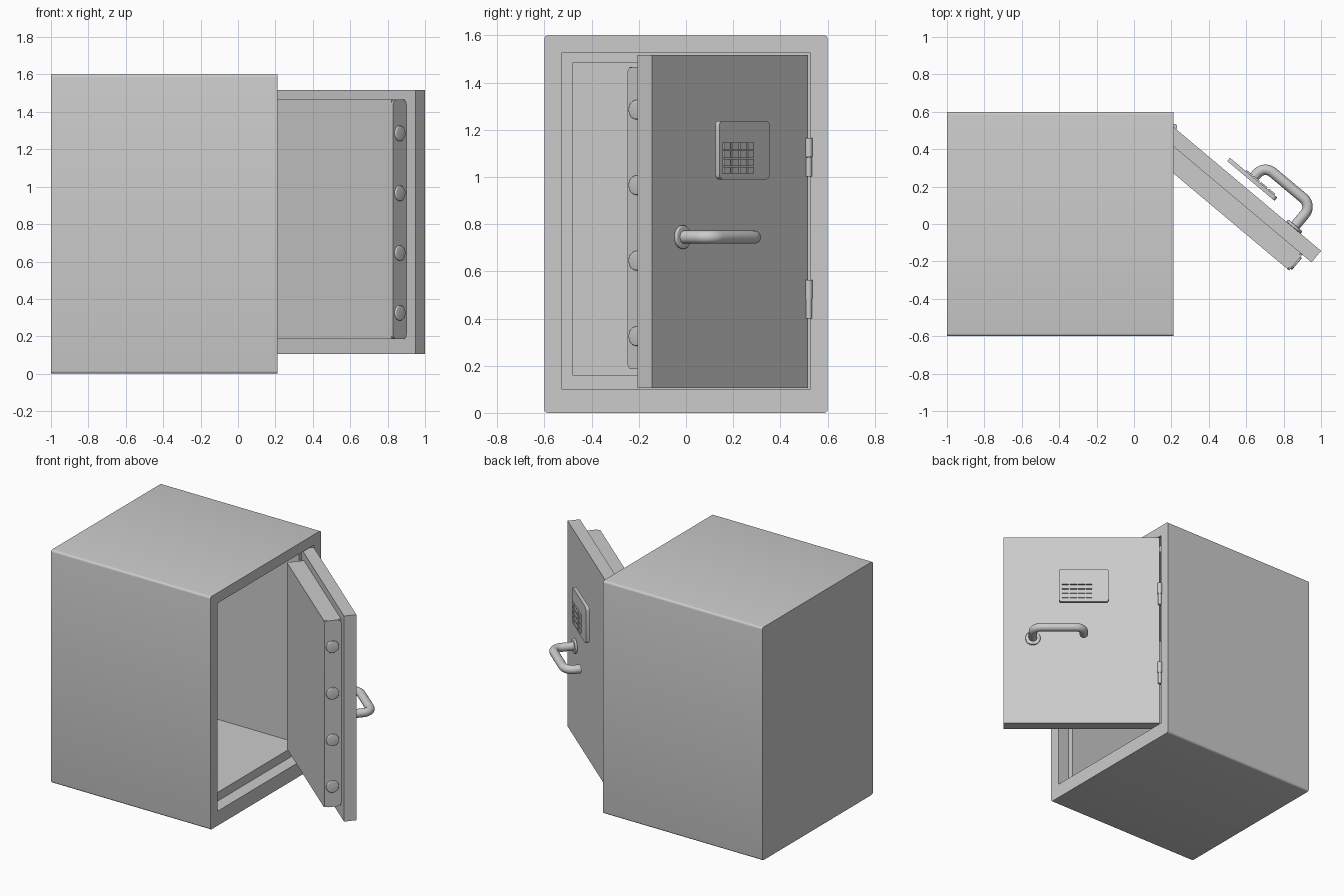
import bpy, bmesh, math
from mathutils import Matrix, Vector

if "Cube" in bpy.data.objects:
    bpy.data.objects.remove(bpy.data.objects["Cube"])

# Door frame: local x runs from hinge to free edge, local y points outward
DOOR = Matrix.Translation((0.213, 0.517, 0)) @ Matrix.Rotation(math.radians(-40), 4, 'Z')


def finish(name, bm, matrix=Matrix.Identity(4), smooth=False):
    bmesh.ops.recalc_face_normals(bm, faces=bm.faces)
    mesh = bpy.data.meshes.new(name)
    bm.to_mesh(mesh)
    bm.free()
    obj = bpy.data.objects.new(name, mesh)
    bpy.context.collection.objects.link(obj)
    obj.matrix_world = matrix
    if smooth:
        bpy.ops.object.select_all(action='DESELECT')
        obj.select_set(True)
        bpy.context.view_layer.objects.active = obj
        bpy.ops.object.shade_smooth_by_angle(angle=math.radians(35))
    return obj


def bevel_along(bm, axis, width, segments=4):
    edges = [e for e in bm.edges
             if abs((e.verts[0].co - e.verts[1].co).normalized()[axis]) > 0.99]
    bmesh.ops.bevel(bm, geom=edges, offset=width, segments=segments,
                    profile=0.5, affect='EDGES')


def box(name, lo, hi, matrix=DOOR, axis=None, width=0.0):
    bm = bmesh.new()
    lo, hi = Vector(lo), Vector(hi)
    size = hi - lo
    bmesh.ops.create_cube(bm, size=1, matrix=Matrix.Translation((lo + hi) / 2)
                          @ Matrix.Diagonal((*size, 1)))
    if axis is not None:
        bevel_along(bm, axis, width)
    return finish(name, bm, matrix, axis is not None)


def cylinder(name, centre, radius, depth, axis='Z', matrix=DOOR, rim=0.0):
    bm = bmesh.new()
    turn = {'X': Matrix.Rotation(math.pi / 2, 4, 'Y'),
            'Y': Matrix.Rotation(math.pi / 2, 4, 'X'),
            'Z': Matrix.Identity(4)}[axis]
    bmesh.ops.create_cone(bm, cap_ends=True, segments=32, radius1=radius,
                          radius2=radius, depth=depth,
                          matrix=Matrix.Translation(centre) @ turn)
    if rim:
        edges = {e for f in bm.faces if len(f.verts) > 4 for e in f.edges}
        bmesh.ops.bevel(bm, geom=list(edges), offset=rim, segments=3,
                        profile=0.5, affect='EDGES')
    return finish(name, bm, matrix, True)


# Safe body: rectangular rings bridged from the back, round the rim and into the cavity
bm = bmesh.new()
rings = []
for x, y, z0, z1 in [(-1, 0.6, 0, 1.6), (0.21, 0.6, 0, 1.6),
                     (0.21, 0.525, 0.10, 1.528), (0.125, 0.525, 0.10, 1.528),
                     (0.125, 0.482, 0.16, 1.483), (-0.92, 0.482, 0.16, 1.483)]:
    rings.append([bm.verts.new(p) for p in
                  [(x, -y, z0), (x, y, z0), (x, y, z1), (x, -y, z1)]])
for a, b in zip(rings, rings[1:]):
    for i in range(4):
        j = (i + 1) % 4
        bm.faces.new((a[i], a[j], b[j], b[i]))
bm.faces.new(rings[0])
bm.faces.new(rings[-1])
outer = [e for e in bm.edges if all(abs(v.co.y) > 0.59 for v in e.verts)
         and abs(e.verts[0].co.x - e.verts[1].co.x) > 1]
bmesh.ops.bevel(bm, geom=outer, offset=0.015, segments=4, profile=0.5, affect='EDGES')
finish("safe_body", bm, smooth=True)

# Door slab, inner bolt box and its end strip
box("door_panel", (0, -0.08, 0.105), (1.028, 0, 1.517))
box("door_inner_box", (0.065, -0.19, 0.185), (0.952, -0.08, 1.465))
box("bolt_strip", (0.95, -0.19, 0.185), (0.964, -0.08, 1.465), axis=0, width=0.025)

# Locking bolts
for i in range(4):
    cylinder(f"locking_bolt_{i + 1}", (0.93, -0.137, 0.325 + 0.32 * i),
             0.041, 0.088, 'X', rim=0.005)

# Keypad with its mounting block, then the keys
box("keypad_plate", (0.335, 0.045, 0.99), (0.665, 0.068, 1.238), axis=1, width=0.02)
for u, half in [(0.622, 0.022), (0.568, 0.022), (0.515, 0.022), (0.465, 0.02)]:
    for row in range(4):
        z = 1.029 + 0.034 * row
        box("keypad_key", (u - half, 0.066, z - 0.014), (u + half, 0.076, z + 0.014))

# Door handle: flange and bent tube
cylinder("handle_flange", (0.835, 0.008, 0.745), 0.05, 0.016, 'Y', rim=0.005)
curve = bpy.data.curves.new("handle_path", 'CURVE')
curve.dimensions = '3D'
curve.bevel_depth = 0.028
curve.bevel_resolution = 6
curve.use_fill_caps = True
path = [(0.835, 0.0)]
for cu, start in [(0.775, 0), (0.56, 90)]:
    for k in range(9):
        a = math.radians(start + 90 * k / 8)
        path.append((cu + 0.06 * math.cos(a), 0.095 + 0.06 * math.sin(a)))
path.append((0.50, 0.06))
spline = curve.splines.new('POLY')
spline.points.add(len(path) - 1)
for point, (u, n) in zip(spline.points, path):
    point.co = (u, n, 0.745, 1)
tube = bpy.data.objects.new("handle_tube", curve)
bpy.context.collection.objects.link(tube)
bpy.ops.object.select_all(action='DESELECT')
tube.select_set(True)
bpy.context.view_layer.objects.active = tube
bpy.ops.object.convert(target='MESH')
tube = bpy.context.view_layer.objects.active
tube.name = "door_handle"
tube.matrix_world = DOOR
bpy.ops.object.shade_smooth_by_angle(angle=math.radians(35))

# Hinges: two stacked knuckles each
for z in (0.482, 1.083):
    cylinder("hinge_upper_knuckle", (0.215, 0.52, z + 0.041), 0.016, 0.080,
             matrix=Matrix.Identity(4))
    cylinder("hinge_lower_knuckle", (0.215, 0.52, z - 0.041), 0.013, 0.082,
             matrix=Matrix.Identity(4))
